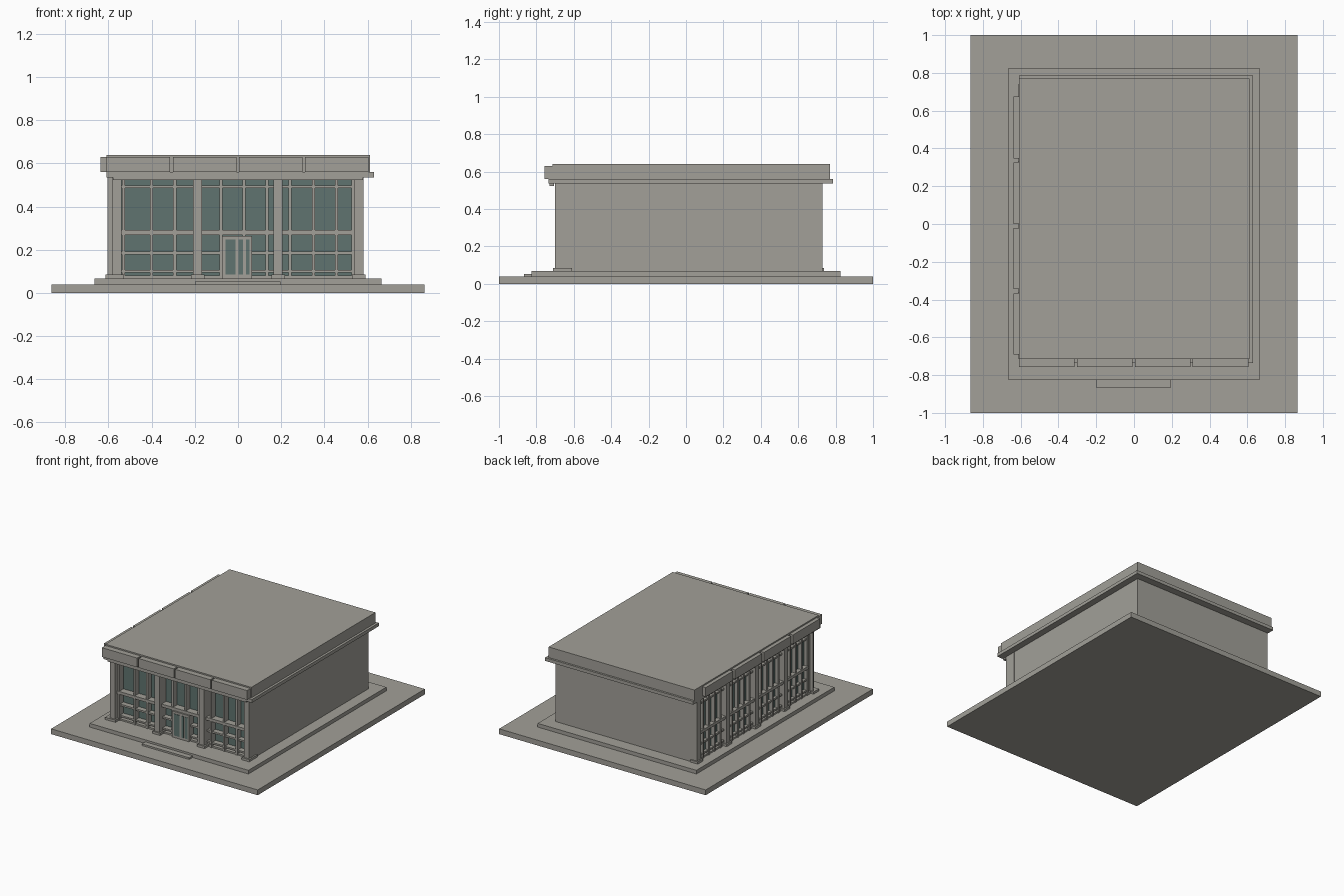
import bpy, bmesh

if "Cube" in bpy.data.objects:
    bpy.data.objects.remove(bpy.data.objects["Cube"])


def material(name, rgb):
    m = bpy.data.materials.new(name)
    m.diffuse_color = (*rgb, 1)
    m.use_nodes = True
    m.node_tree.nodes["Principled BSDF"].inputs["Base Color"].default_value = m.diffuse_color
    return m


STONE = material("warm grey stone", (0.36, 0.35, 0.315))
GLASS = material("green grey glass", (0.115, 0.175, 0.16))


def boxes(name, items, mat=STONE):
    """One object out of boxes given as (x0, x1, y0, y1, z0, z1)."""
    bm = bmesh.new()
    for x0, x1, y0, y1, z0, z1 in items:
        verts = bmesh.ops.create_cube(bm, size=1)["verts"]
        for v in verts:
            v.co = (x1 if v.co.x > 0 else x0,
                    y1 if v.co.y > 0 else y0,
                    z1 if v.co.z > 0 else z0)
    me = bpy.data.meshes.new(name)
    bm.to_mesh(me)
    bm.free()
    me.materials.append(mat)
    ob = bpy.data.objects.new(name, me)
    bpy.context.collection.objects.link(ob)
    return ob


FRONT, LEFT = -0.62, -0.56   # wall planes behind the two glazed facades


def front(u0, u1, d0, d1, z0, z1):
    return (u0, u1, FRONT - d1, FRONT - d0, z0, z1)


def left(u0, u1, d0, d1, z0, z1):
    return (LEFT - d1, LEFT - d0, u0, u1, z0, z1)


# Ground, plinth, entrance step
boxes("ground_slab", [(-0.865, 0.865, -1, 1, 0, 0.04)])
boxes("plinth", [(-0.665, 0.665, -0.825, 0.825, 0.04, 0.068)])
boxes("entrance_step", [(-0.2, 0.197, -0.865, -0.825, 0.04, 0.053)])

# Solid body, cornice and roof
boxes("body", [(LEFT, 0.58, FRONT, 0.73, 0.068, 0.535)])
boxes("cornice", [(-0.61, 0.63, -0.735, 0.785, 0.535, 0.56)])
boxes("roof_block", [(-0.61, 0.612, -0.715, 0.77, 0.56, 0.64)])

# Raised fascia panels along the front and left roof edges
boxes("front_fascia_panels",
      [(a, b, -0.757, -0.715, 0.56, 0.63) for a, b in
       ((-0.61, -0.315), (-0.302, -0.008), (0.004, 0.298), (0.31, 0.605))])
boxes("left_fascia_panels",
      [(-0.638, -0.61, a, b, 0.56, 0.63) for a, b in
       ((-0.692, -0.367), (-0.345, -0.022), (0.0, 0.325), (0.348, 0.675))])


def facade(side, f, piers, half, mullions, ends, pier_d, bar_d):
    u0, u1 = ends
    boxes(side + "_glass", [f(u0, u1, -0.004, 0.004, 0.075, 0.53)], GLASS)
    boxes(side + "_piers",
          [f(max(p - half, u0 - 2 * half), p + half, -0.01, pier_d, 0.068, 0.54)
           for p in piers])
    boxes(side + "_pier_bases",
          [f(p - half - 0.011, p + half + 0.011, -0.01, pier_d + 0.01, 0.068, 0.085)
           for p in piers])
    boxes(side + "_mullions",
          [f(m - 0.007, m + 0.007, 0, bar_d, 0.068, 0.535) for m in mullions])
    # Sill, thin rails and the deep middle transom
    rails = ((0.068, 0.08), (0.095, 0.107), (0.178, 0.191), (0.487, 0.499), (0.523, 0.535))
    boxes(side + "_rails", [f(u0, u1, 0, bar_d - 0.006, a, b) for a, b in rails])
    boxes(side + "_transom", [f(u0, u1, 0, bar_d + 0.006, 0.269, 0.291)])


facade("front", front, (-0.56, -0.187, 0.186, 0.56), 0.0205,
       [-0.53] + [-0.4 + 0.107 * i for i in range(9)] + [0.533],
       (-0.54, 0.54), 0.08, 0.05)

left_piers = [-0.68 + 0.3465 * i for i in range(5)]
facade("left", left, left_piers, 0.021,
       [p + 0.3465 * k for p in left_piers[:-1] for k in (0.2, 0.4, 0.6, 0.8)],
       (-0.615, 0.705), 0.045, 0.032)

# Closed corners beside the glazing
boxes("front_header", [front(-0.58, 0.58, 0.085, 0.11, 0.523, 0.536)])
boxes("back_left_corner", [(-0.605, LEFT, 0.70, 0.73, 0.068, 0.54)])

# Double entrance door with glass leaves
boxes("door_frame", [front(-0.075, 0.065, 0, 0.06, 0.068, 0.265)])
boxes("door_glass",
      [front(a, b, 0.058, 0.063, 0.085, 0.248) for a, b in
       ((-0.058, -0.012), (0.003, 0.023), (0.036, 0.054))], GLASS)
